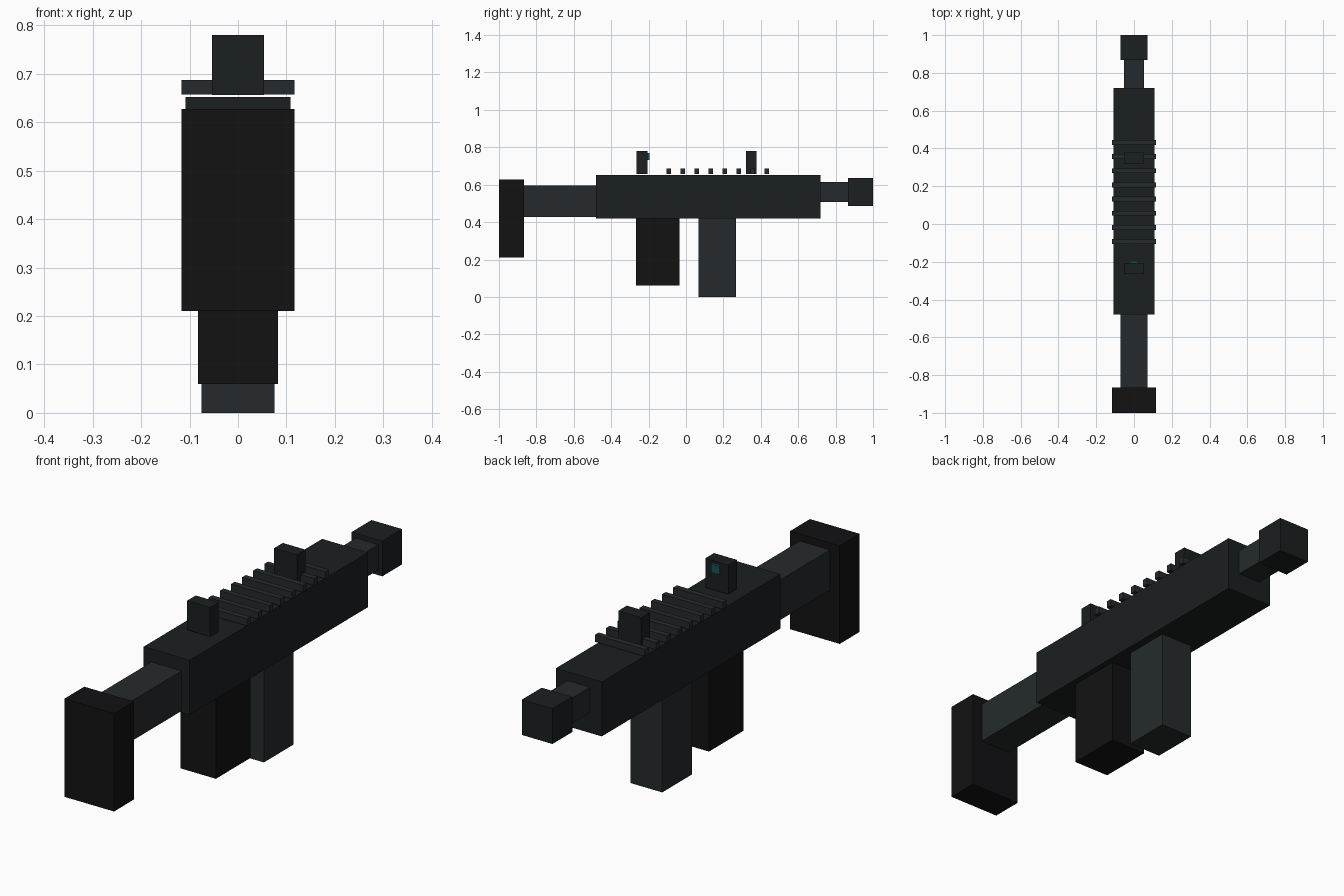
import bpy

if "Cube" in bpy.data.objects:
    bpy.data.objects.remove(bpy.data.objects["Cube"])


def material(name, rgb):
    m = bpy.data.materials.new(name)
    m.diffuse_color = (*rgb, 1)
    m.use_nodes = True
    m.node_tree.nodes["Principled BSDF"].inputs["Base Color"].default_value = m.diffuse_color
    return m


black = material("black_polymer", (0.006, 0.006, 0.007))
dark = material("dark_metal", (0.011, 0.014, 0.015))
grey = material("grey_metal", (0.018, 0.023, 0.025))
teal = material("teal_lens", (0.01, 0.08, 0.09))


def block(name, half_x, y, z, mat):
    """Box centred on x, spanning the given y and z ranges."""
    bpy.ops.mesh.primitive_cube_add(
        size=1, location=(0, (y[0] + y[1]) / 2, (z[0] + z[1]) / 2))
    ob = bpy.context.object
    ob.name = name
    ob.scale = (2 * half_x, y[1] - y[0], z[1] - z[0])
    bpy.ops.object.transform_apply(location=False, rotation=False, scale=True)
    ob.data.materials.append(mat)
    return ob


# Stock
block("butt_plate", 0.117, (-1.0, -0.866), (0.21, 0.627), black)
block("stock_tube", 0.071, (-0.87, -0.47), (0.427, 0.597), grey)

# Body and barrel
block("receiver", 0.108, (-0.48, 0.72), (0.42, 0.652), dark)
block("barrel", 0.053, (0.71, 0.88), (0.507, 0.614), grey)
block("muzzle", 0.072, (0.867, 1.0), (0.485, 0.635), dark)

# Grip and magazine
block("grip", 0.083, (-0.267, -0.036), (0.06, 0.422), black)
block("magazine", 0.075, (0.067, 0.267), (0.0, 0.422), grey)

# Top rail ridges
for i in range(8):
    y = -0.093 + 0.075 * i
    block(f"rail_ridge_{i + 1}", 0.117, (y - 0.0125, y + 0.0125),
          (0.657, 0.687), grey)

# Sights and lens
block("rear_sight", 0.054, (-0.265, -0.207), (0.656, 0.78), dark)
block("front_sight", 0.054, (0.32, 0.378), (0.656, 0.78), dark)
block("sight_lens", 0.02, (-0.215, -0.196), (0.733, 0.77), teal)
